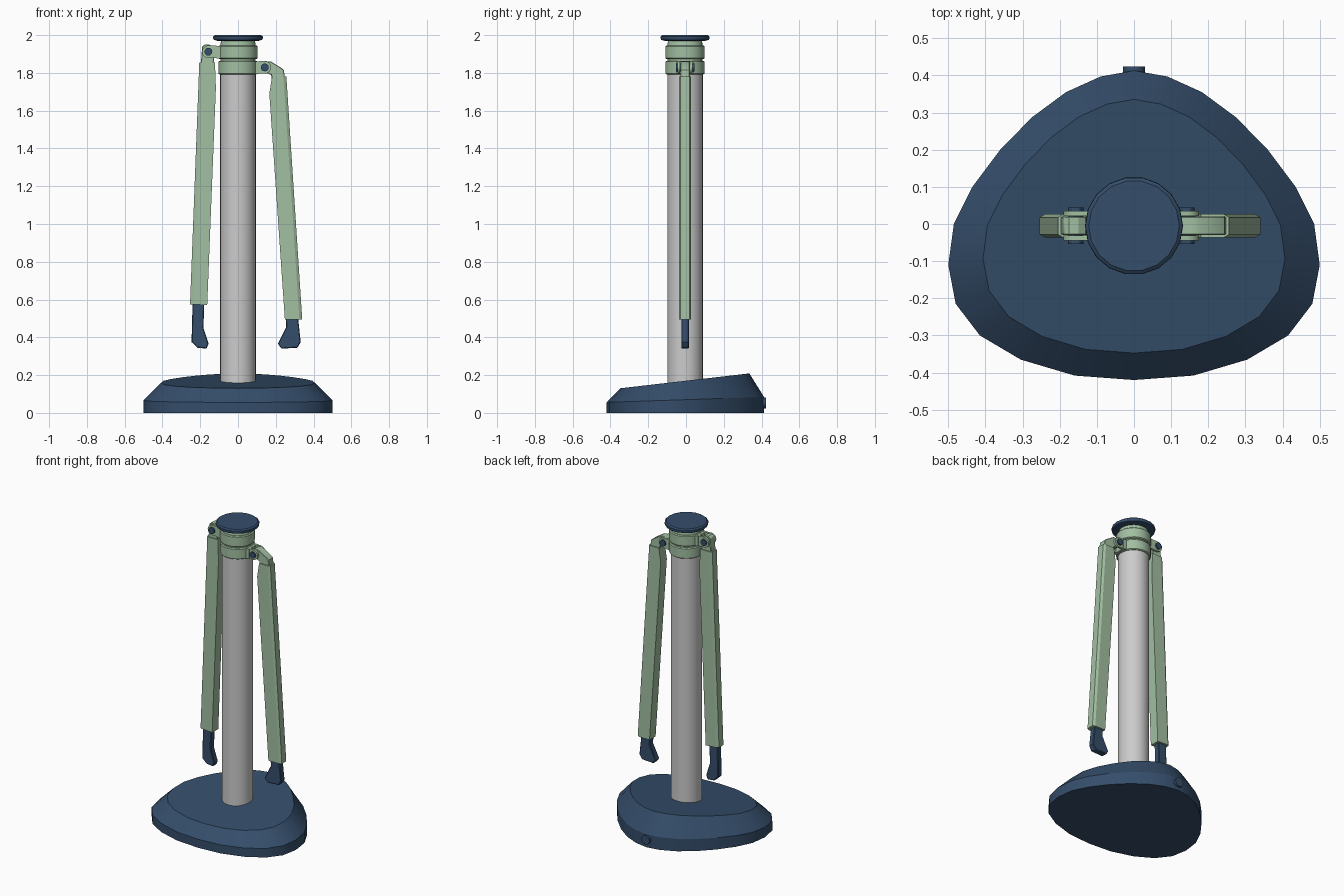
import bpy, bmesh, math

if "Cube" in bpy.data.objects:
    bpy.data.objects.remove(bpy.data.objects["Cube"])

CY = -0.005  # y of the post axis and both arms


def material(name, rgb):
    m = bpy.data.materials.new(name)
    m.diffuse_color = (*rgb, 1)
    m.use_nodes = True
    m.node_tree.nodes["Principled BSDF"].inputs["Base Color"].default_value = m.diffuse_color
    return m


BLUE = material("navy", (0.035, 0.075, 0.145))
GREEN = material("sage", (0.36, 0.52, 0.36))


def loft(name, rings, mat=None, smooth=30, bevel=0):
    """Skin a stack of equal-length rings and cap both ends."""
    bm = bmesh.new()
    vs = [[bm.verts.new(p) for p in r] for r in rings]
    n = len(vs[0])
    for a, b in zip(vs, vs[1:]):
        for i in range(n):
            j = (i + 1) % n
            bm.faces.new((a[i], a[j], b[j], b[i]))
    bm.faces.new(vs[0])
    bm.faces.new(vs[-1])
    bmesh.ops.recalc_face_normals(bm, faces=bm.faces)
    me = bpy.data.meshes.new(name)
    bm.to_mesh(me)
    bm.free()
    ob = bpy.data.objects.new(name, me)
    bpy.context.collection.objects.link(ob)
    if mat:
        me.materials.append(mat)
    if bevel:
        mod = ob.modifiers.new("bevel", "BEVEL")
        mod.width = bevel
        mod.segments = 1
        mod.limit_method = 'ANGLE'
        mod.angle_limit = math.radians(50)
    bpy.ops.object.select_all(action='DESELECT')
    ob.select_set(True)
    bpy.context.view_layer.objects.active = ob
    if smooth:
        bpy.ops.object.shade_smooth_by_angle(angle=math.radians(smooth))
    return ob


def lathe(name, profile, mat=None, sides=20):
    """Turn (radius, z) points about the post axis."""
    ang = [math.tau * i / sides for i in range(sides)]
    return loft(name, [[(r * math.cos(a), CY + r * math.sin(a), z) for a in ang]
                       for r, z in profile], mat)


def plate(name, xz, y0, y1, mat, bevel=0):
    """Extrude a front-view outline from y0 to y1 (relative to the axis)."""
    return loft(name, [[(x, CY + y, z) for x, z in xz] for y in (y0, y1)], mat, bevel=bevel)


def disc(x, z, r, n, start=0, sweep=math.tau):
    return [(x + r * math.cos(start + sweep * i / n),
             z + r * math.sin(start + sweep * i / n)) for i in range(n)]


# Base: rounded triangle with a sloping top
half = [(0, .413), (.09, .397), (.183, .355), (.275, .287), (.36, .2), (.435, .1), (.485, 0),
        (.5, -.11), (.48, -.215), (.415, -.3), (.305, -.365), (.16, -.408), (0, -.42)]
outline = half + [(-x, y) for x, y in half[-2:0:-1]]
floor = [(x, y, 0) for x, y in outline]
shoulder = [(x, y, .07 + .034 * y) for x, y in outline]
top = [(.813 * x, .82 * y - .003, .17 + .115 * .82 * y) for x, y in outline]
loft("base", [floor, shoulder, top], BLUE)

# Pedal button on the back of the base
loft("base_button", [[(x, y, z) for x, z in disc(0, .052, .03, 14)] for y in (.38, .424)], BLUE)

# Post, collars and top cap
lathe("post", [(.094, .12), (.094, 1.8)], None, 32)
for name, z in (("lower_collar", 1.792), ("upper_collar", 1.873)):
    lathe(name, [(.098, z), (.104, z + .005), (.104, z + .067), (.098, z + .072)], GREEN)
lathe("collar_core", [(.093, 1.795), (.093, 1.957), (.085, 1.978)], GREEN)
lathe("top_cap", [(.11, 1.97), (.128, 1.975), (.132, 1.984), (.131, 1.993), (.122, 2.0)],
      BLUE, 18)


def arm(side, s, px, pz, cz, hook, beam, tip):
    """Hinged arm; s is -1 left, +1 right, and x values are given for the right side."""
    def flip(pts):
        return [(s * x, z) for x, z in pts]

    # Hinge lugs reaching out of the collar
    r = .033
    lug = [(.06, cz - r)] + disc(px, pz, r, 9, -math.pi / 2, math.pi * 9 / 8) + [(.06, cz + r)]
    for tag, y in (("front", -.04), ("back", .026)):
        plate(f"{side}_lug_{tag}", flip(lug), y, y + .014, GREEN)
    block = [(.06, cz - r), (.115, cz - r), (.115, cz + r), (.06, cz + r)]
    plate(f"{side}_hinge_block", flip(block), -.045, .045, GREEN)
    # Pin through the hinge
    plate(f"{side}_pin", flip(disc(px, pz, .021, 12)), -.049, .049, BLUE)
    # Bent knuckle, long beam with chamfered outer edges, and tip
    plate(f"{side}_knuckle", flip(hook), -.025, .025, GREEN, .003)
    h, c = .032, .015
    rings = [[(s * x, CY + y, z) for x, y, z in
              ((xi, -h, zi), (xo - c, -h, zo), (xo, -h + .009, zo),
               (xo, h - .009, zo), (xo - c, h, zo), (xi, h, zi))]
             for xi, zi, xo, zo in beam]
    loft(f"{side}_beam", rings, GREEN, smooth=0)
    plate(f"{side}_tip", flip(tip), -.02, .02, BLUE, .004)


arm("left", -1, .157, 1.912, 1.909,
    [(.125, 1.90), (.13, 1.935), (.15, 1.949), (.175, 1.95), (.19, 1.94), (.197, 1.84),
     (.13, 1.84)],
    [(.122, 1.855, .205, 1.855), (.117, 1.72, .21, 1.72), (.163, .57, .254, .575)],
    [(.24, .6), (.178, .6), (.183, .45), (.156, .367), (.166, .34), (.215, .345), (.246, .375)])

arm("right", 1, .142, 1.829, 1.828,
    [(.12, 1.82), (.125, 1.853), (.145, 1.862), (.175, 1.86), (.23, 1.826), (.243, 1.815),
     (.25, 1.76), (.18, 1.76), (.175, 1.79), (.15, 1.80)],
    [(.18, 1.78, .256, 1.78), (.166, 1.69, .262, 1.69), (.248, .495, .34, .495)],
    [(.315, .53), (.252, .53), (.255, .455), (.211, .366), (.23, .34), (.315, .345),
     (.332, .375)])
